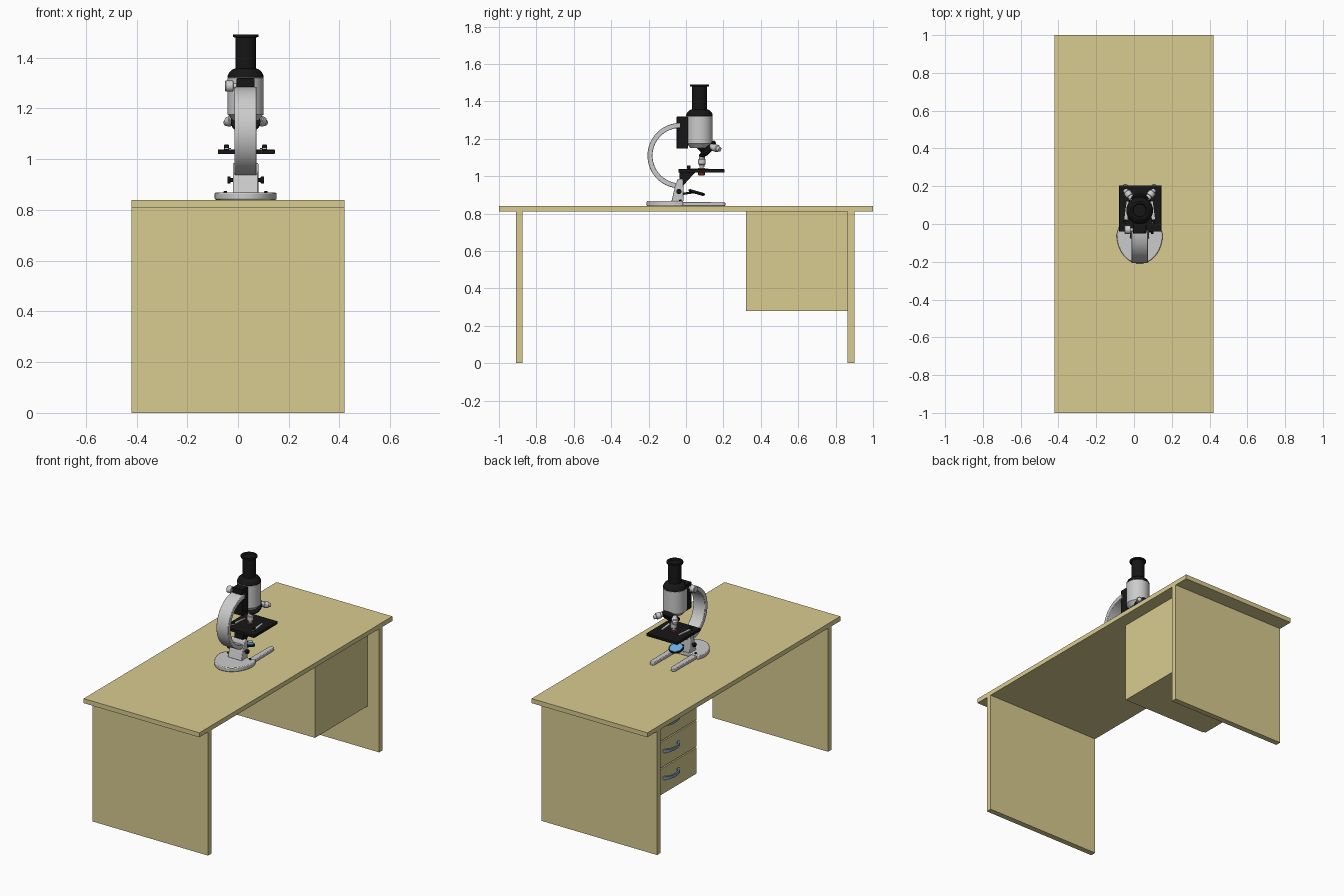
import bpy, bmesh
from math import sin, cos, pi, radians
from mathutils import Vector, Matrix

if "Cube" in bpy.data.objects:
    bpy.data.objects.remove(bpy.data.objects["Cube"])


def mat(name, rgb):
    m = bpy.data.materials.new(name)
    m.diffuse_color = (*rgb, 1)
    m.use_nodes = True
    m.node_tree.nodes["Principled BSDF"].inputs["Base Color"].default_value = m.diffuse_color
    return m


WOOD = mat("wood", (0.69, 0.6, 0.28))
BLACK = mat("black", (0.008, 0.008, 0.008))
METAL = mat("handle_metal", (0.2, 0.33, 0.45))
BLUE = mat("mirror_glass", (0.15, 0.45, 0.8))
RED = mat("lens_red", (0.12, 0.02, 0.015))


def finish(name, bm, material=None, bevel=0):
    bmesh.ops.recalc_face_normals(bm, faces=bm.faces)
    me = bpy.data.meshes.new(name)
    bm.to_mesh(me)
    bm.free()
    for p in me.polygons:
        p.use_smooth = True
    me.set_sharp_from_angle(angle=radians(32))
    ob = bpy.data.objects.new(name, me)
    bpy.context.collection.objects.link(ob)
    if material:
        me.materials.append(material)
    if bevel:
        b = ob.modifiers.new("bevel", 'BEVEL')
        b.width, b.segments, b.limit_method = bevel, 2, 'ANGLE'
    return ob


def box(name, x, y, z, material=None, bevel=0):
    bm = bmesh.new()
    bmesh.ops.create_cube(bm, size=1)
    for v in bm.verts:
        v.co = [(r[0] + r[1]) / 2 + c * (r[1] - r[0]) for r, c in zip((x, y, z), v.co)]
    return finish(name, bm, material, bevel)


def prism(name, pts, axis, lo, hi, material=None, bevel=0):
    """Extrude a 2D outline along x (outline is y,z) or z (outline is x,y)."""
    bm = bmesh.new()
    place = (lambda a, b: (lo, a, b)) if axis == 'x' else (lambda a, b: (a, b, lo))
    f = bm.faces.new([bm.verts.new(place(a, b)) for a, b in pts])
    ext = bmesh.ops.extrude_face_region(bm, geom=[f])
    d = Vector((hi - lo, 0, 0) if axis == 'x' else (0, 0, hi - lo))
    bmesh.ops.translate(bm, vec=d, verts=[g for g in ext["geom"] if isinstance(g, bmesh.types.BMVert)])
    return finish(name, bm, material, bevel)


def lathe(name, profile, origin, direction, material=None, n=32):
    """Closed solid of revolution: (radius, distance) profile along a direction."""
    bm = bmesh.new()
    rings = [[bm.verts.new((r * cos(2 * pi * i / n), r * sin(2 * pi * i / n), h)) for i in range(n)]
             for r, h in profile]
    for a, b in zip(rings, rings[1:]):
        for i in range(n):
            bm.faces.new((a[i], a[(i + 1) % n], b[(i + 1) % n], b[i]))
    bm.faces.new(rings[0])
    bm.faces.new(rings[-1])
    rot = Vector((0, 0, 1)).rotation_difference(Vector(direction)).to_matrix().to_4x4()
    bm.transform(Matrix.Translation(origin) @ rot)
    return finish(name, bm, material)


def arc(cx, cy, rx, ry, a0, a1, n):
    return [(cx + rx * cos(radians(a0 + (a1 - a0) * i / n)),
             cy + ry * sin(radians(a0 + (a1 - a0) * i / n))) for i in range(n + 1)]


# Desk
box("desk_top", (-.42, .42), (-1, 1), (.81, .84), WOOD)
box("front_leg_panel", (-.42, .42), (-.91, -.873), (0, .81), WOOD)
box("back_leg_panel", (-.42, .42), (.863, .9), (0, .81), WOOD)
box("drawer_cabinet", (-.285, .335), (.32, .863), (.28, .81), WOOD)

# Drawer fronts with bowed handles
for i in range(3):
    z = .28 + i * .177
    box(f"drawer_front_{i}", (-.303, -.285), (.322, .861), (z + .003, z + .172), WOOD)
    outer = arc(-.303, .59, .036, .08, 90, 270, 12)
    inner = arc(-.303, .59, .026, .066, 270, 90, 12)
    prism(f"drawer_handle_{i}", outer + inner, 'z', z + .095, z + .115, METAL)

# Microscope foot
CX, CY = .03, .072
foot = arc(CX, -.055, .122, .155, 180, 360, 32)
foot = [(CX + .11, -.015)] + foot[::-1] + [(CX - .11, -.015)]
prism("foot", foot, 'z', .84, .868, bevel=.005)
for s in (-1, 1):
    x = CX + s * .076
    tip = arc(x, .193, .017, .017, 0, 180, 10)
    prism(f"foot_prong_{s}", [(x + .02, -.05)] + tip + [(x - .02, -.05)], 'z', .84, .861, bevel=.004)
    lathe(f"foot_screw_{s}", [(.007, 0), (.007, .007), (.004, .009)],
          (CX + s * .08, -.03, .866), (0, 0, 1), BLACK, 12)

# Pillar, hinge pin and curved arm
prism("pillar", [(-.078, .866), (-.012, .866), (-.015, .985), (-.045, .985), (-.06, .94)],
      'x', CX - .05, CX + .05, bevel=.004)
lathe("hinge_pin", [(.014, -.072), (.014, -.06), (.007, -.059), (.007, .059), (.014, .06), (.014, .072)],
      (CX, -.038, .918), (1, 0, 0), BLACK, 16)
prism("arm", arc(-.031, 1.11, .175, .175, 90, 270, 40) + arc(-.031, 1.11, .148, .148, 270, 90, 40),
      'x', CX - .043, CX + .043, bevel=.003)

# Focusing block and knob
box("focus_block", (CX - .035, CX + .035), (-.05, .012), (1.147, 1.319), BLACK, .003)
lathe("focus_knob", [(.01, 0), (.01, .015), (.022, .016), (.022, .045), (.019, .048)],
      (CX - .033, -.03, 1.288), (-1, 0, 0), None, 24)

# Body, dome and eyepiece tube
lathe("body", [(.05, 1.152), (.066, 1.172), (.071, 1.176), (.071, 1.32), (.068, 1.323)],
      (CX, CY, 0), (0, 0, 1), None, 40)
lathe("eyepiece_tube", [(.071, 1.322), (.071, 1.329), (.064, 1.343), (.052, 1.354), (.04, 1.358),
                        (.04, 1.48), (.05, 1.481), (.05, 1.491), (.037, 1.491), (.033, 1.482)],
      (CX, CY, 0), (0, 0, 1), BLACK, 40)

# Tilted turret with three objectives
P = Vector((CX, .085, 1.175))
A = Vector((0, sin(pi / 4), -cos(pi / 4)))
lathe("turret", [(.036, -.02), (.036, .03), (.058, .034), (.058, .045), (.05, .058), (.022, .066)], P, A, BLACK)
for i in range(3):
    d = Matrix.Rotation(2 * pi * i / 3, 3, A) @ Vector((0, 0, -1))
    lathe(f"objective_{i}", [(.016, .06), (.016, .083), (.02, .085), (.02, .11), (.015, .114),
                             (.012, .128), (.006, .129)], P, d, None, 24)

# Stage, bracket, condenser and clips
box("stage", (CX - .109, CX + .115), (-.04, .205), (1.02, 1.038), BLACK, .002)
prism("stage_bracket", [(-.035, 1.022), (.05, 1.022), (-.012, .953), (-.035, .953)],
      'x', CX - .03, CX + .03, BLACK)
lathe("condenser", [(.016, 1.004), (.018, 1.006), (.018, 1.04)], (CX, .083, 0), (0, 0, 1), RED, 24)
for s in (-1, 1):
    x = CX + s * .075
    lathe(f"clip_post_{s}", [(.01, 0), (.01, .017), (.008, .02)], (x, .015, 1.037), (0, 0, 1), BLACK, 16)
    prism(f"stage_clip_{s}", [(x - .009, .005), (x + .009, .005), (x + .006 - s * .012, .12),
                              (x - .006 - s * .012, .12)], 'z', 1.04, 1.045)

# Tilted mirror on a fork
M = Vector((CX, .058, .916))
N = Vector((0, sin(radians(16)), cos(radians(16))))
lathe("mirror_frame", [(.036, -.012), (.045, -.007), (.045, .003)], M, N, BLACK)
lathe("mirror", [(.039, 0), (.039, .005)], M, N, BLUE)
lathe("mirror_stem", [(.006, 0), (.006, .06)], (CX, -.02, .905), (0, .95, .15), BLACK, 12)
